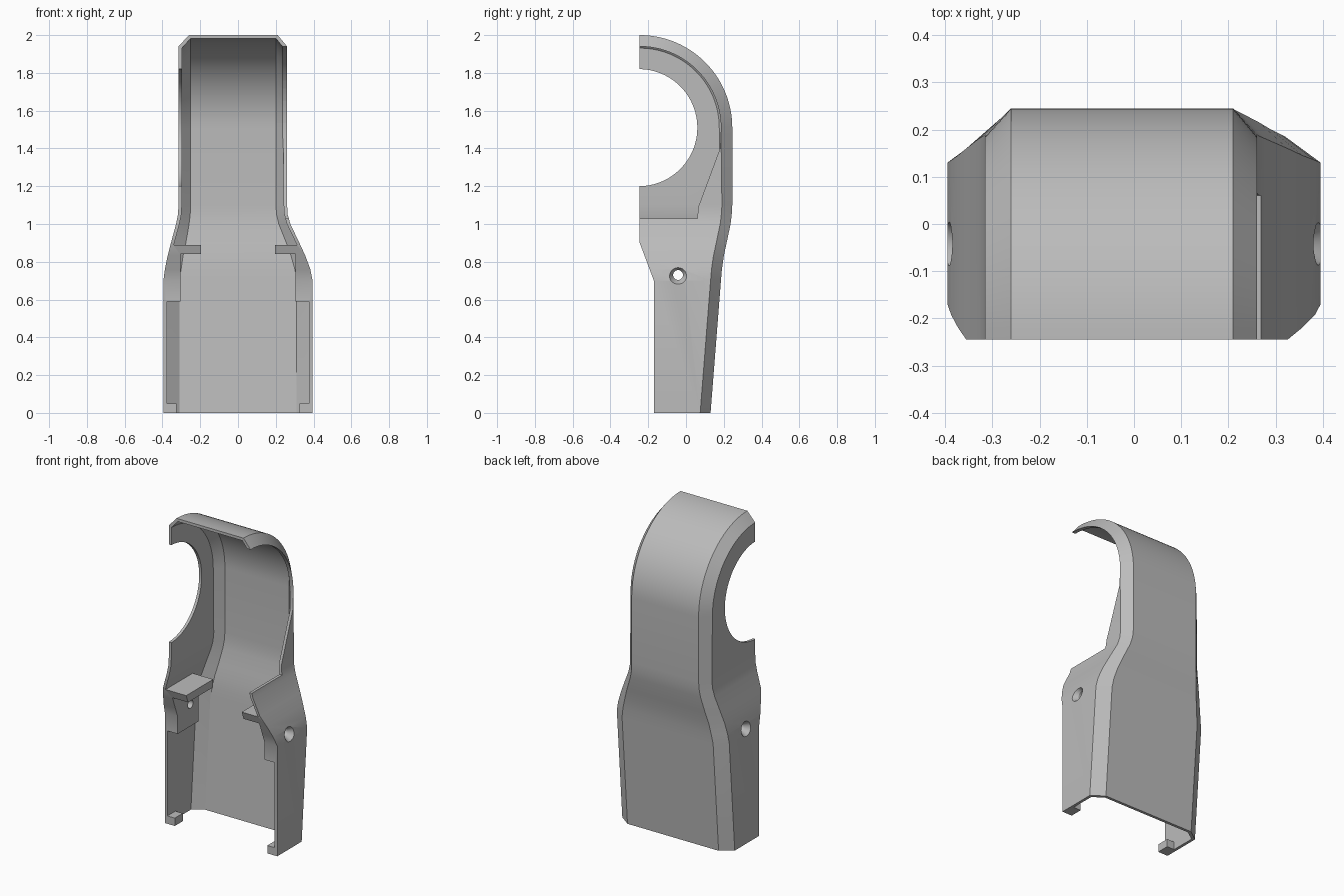
import bpy, bmesh
from math import pi, sin, cos, radians
from mathutils import Matrix

cube = bpy.data.objects.get("Cube")
if cube:
    bpy.data.objects.remove(cube, do_unlink=True)

grey = bpy.data.materials.new("plain grey")
grey.use_nodes = True
GREY = (0.5, 0.5, 0.5, 1)
grey.diffuse_color = GREY
grey.node_tree.nodes["Principled BSDF"].inputs["Base Color"].default_value = GREY

FRONT, MID, RADIUS, STEPS = -0.245, 1.51, 0.49, 28


def finish(name, bm):
    """Turn a bmesh into a closed, outward-facing object."""
    bmesh.ops.remove_doubles(bm, verts=bm.verts, dist=1e-5)
    bmesh.ops.recalc_face_normals(bm, faces=bm.faces)
    mesh = bpy.data.meshes.new(name)
    bm.to_mesh(mesh)
    bm.free()
    mesh.materials.append(grey)
    ob = bpy.data.objects.new(name, mesh)
    bpy.context.collection.objects.link(ob)
    return ob


def box(name, x, y, z):
    bm = bmesh.new()
    bmesh.ops.create_cube(bm, size=1)
    for v in bm.verts:
        v.co = [r[0] + (c + 0.5) * (r[1] - r[0]) for r, c in zip((x, y, z), v.co)]
    return finish(name, bm)


def rod(name, x0, x1, r0, r1, y, z, sides=40):
    """Round cutter along x, r0 at x0 and r1 at x1."""
    bm = bmesh.new()
    rings = [[bm.verts.new((x, y + r * cos(2 * pi * i / sides), z + r * sin(2 * pi * i / sides)))
              for i in range(sides)] for x, r in ((x0, r0), (x1, r1))]
    for i in range(sides):
        j = (i + 1) % sides
        bm.faces.new((rings[0][i], rings[0][j], rings[1][j], rings[1][i]))
    for ring in rings:
        bm.faces.new(ring)
    return finish(name, bm)


def prism(name, points, x0, x1):
    """Side-on outline (y, z) extruded along x."""
    bm = bmesh.new()
    face = bm.faces.new([bm.verts.new((x0, y, z)) for y, z in points])
    ext = bmesh.ops.extrude_face_region(bm, geom=[face])["geom"]
    for v in ext:
        if isinstance(v, bmesh.types.BMVert):
            v.co.x = x1
    return finish(name, bm)


def boolean(ob, cutter, operation="DIFFERENCE"):
    mod = ob.modifiers.new("cut", "BOOLEAN")
    mod.operation, mod.solver, mod.object = operation, "EXACT", cutter
    bpy.context.view_layer.objects.active = ob
    bpy.ops.object.modifier_apply(modifier=mod.name)
    bpy.data.objects.remove(cutter, do_unlink=True)


# Height, back y, half widths (-x, +x), back panel half widths (-x, +x)
STATIONS = [
    (0.00, 0.130, 0.395, 0.395, 0.32, 0.32),
    (0.70, 0.185, 0.395, 0.395, 0.32, 0.32),
    (0.76, 0.190, 0.387, 0.383, 0.31, 0.31),
    (0.83, 0.200, 0.373, 0.357, 0.30, 0.29),
    (0.90, 0.215, 0.355, 0.325, 0.285, 0.265),
    (1.00, 0.236, 0.328, 0.277, 0.268, 0.225),
    (1.05, 0.242, 0.318, 0.263, 0.262, 0.213),
    (1.10, 0.245, 0.315, 0.260, 0.260, 0.210),
]


def front_edge(z):
    return -0.17 + (FRONT + 0.17) * min(max((z - 0.7) / 0.2, 0), 1)


def body(name, inner):
    """Chamfered solid that rises straight, then curls forward over the top."""
    t = 0.018 if inner else 0
    n = t / 2
    rows = []

    def row(front, edge, back, ws):
        wl, wr, bl, br = ws
        rows.append([(-wl + t, *front), (-wl + t, *edge), (-bl + n, *back),
                     (br - n, *back), (wr - t, *edge), (wr - t, *front)])

    for z, back, *ws in STATIONS:
        if inner and z == 0:
            row((-0.4, -0.1), (back - 0.06 - n, -0.1), (back - t, -0.1), ws)
        row((-0.4 if inner else front_edge(z), z), (back - 0.055 - n, z), (back - t, z), ws)
    r_edge, r_back = RADIUS - 0.06 - n, RADIUS - t
    for i in range(STEPS + 1):
        a = pi / 2 * i / STEPS
        edge = (FRONT + r_edge * cos(a), MID + r_edge * sin(a))
        back = (FRONT + r_back * cos(a), MID + r_back * sin(a))
        row((-0.4 if inner else FRONT, edge[1]), edge, back, ws)
    if inner:
        row((-0.4, MID + r_edge), (-0.4, MID + r_edge), (-0.4, MID + r_back), ws)

    bm = bmesh.new()
    vs = [[bm.verts.new(p) for p in r] for r in rows]
    for lo, hi in zip(vs, vs[1:]):
        for i in range(6):
            j = (i + 1) % 6
            bm.faces.new((lo[i], lo[j], hi[j], hi[i]))
    bm.faces.new(vs[0])
    bm.faces.new(vs[-1][1:5])
    bmesh.ops.remove_doubles(bm, verts=bm.verts, dist=1e-5)
    bmesh.ops.dissolve_degenerate(bm, edges=bm.edges, dist=1e-5)
    return finish(name, bm)


shell = body("shell_cover", False)
hollow = body("hollow", True)

# Screw bosses, shelves and bottom clips are left standing in the hollow
for s in (-1, 1):
    def span(a, b):
        return sorted((s * a, s * b))
    boolean(hollow, box("boss", span(0.305, 0.5), (-0.5, 0.04), (0.59, 0.86)))
    boolean(hollow, box("shelf", span(0.195, 0.5), (-0.5, 0.03), (0.84, 0.89)))
    boolean(hollow, box("clip", span(0.325, 0.5), (-0.5, -0.09), (-0.2, 0.05)))
boolean(shell, hollow)

# Round opening in one side wall
boolean(shell, rod("round_opening", -0.5, -0.27, 0.31, 0.31, FRONT - 0.005, MID, 96))

# Opposite side wall is cut away up to the chamfer
r = RADIUS - 0.06
outline = [(-0.4, 1.03), (0.06, 1.03), (0.065, 1.09), (0.18, 1.4)]
outline += [(FRONT + r * cos(pi / 2 * i / STEPS), MID + r * sin(pi / 2 * i / STEPS))
            for i in range(STEPS + 1)]
outline.append((-0.4, MID + r))
boolean(shell, prism("side_cutaway", outline, 0.225, 0.5))

# Countersunk screw holes through both bosses
for s in (-1, 1):
    boolean(shell, rod("screw_hole", s * 0.25, s * 0.5, 0.026, 0.026, -0.042, 0.73))
    boolean(shell, rod("countersink", s * 0.36, s * 0.41, 0.026, 0.058, -0.042, 0.73))

# Smooth curved areas, keep creases sharp
bpy.ops.object.select_all(action="DESELECT")
shell.select_set(True)
bpy.context.view_layer.objects.active = shell
bpy.ops.object.shade_smooth_by_angle(angle=radians(25))
